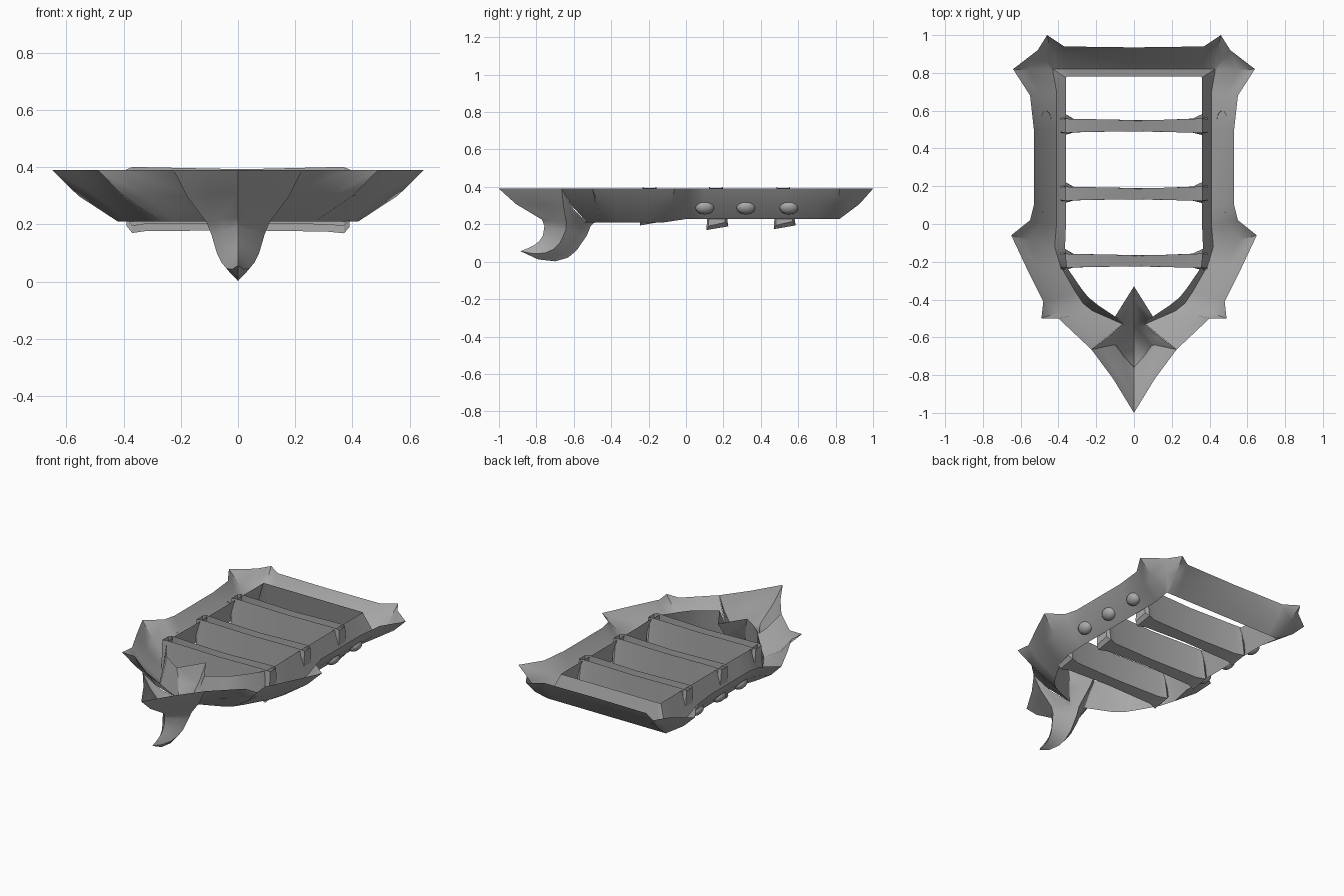
import bpy, bmesh, math
from mathutils import Vector

cube = bpy.data.objects.get("Cube")
if cube:
    bpy.data.objects.remove(cube)

iron = bpy.data.materials.new("grey_iron")
iron.use_nodes = True
GREY = (0.4, 0.4, 0.4, 1)
iron.diffuse_color = GREY
iron.node_tree.nodes["Principled BSDF"].inputs["Base Color"].default_value = GREY

TOP = 0.39


def finish(name, bm, angle, mirror=False):
    """Turn a bmesh into a shaded object, optionally mirrored across x."""
    mesh = bpy.data.meshes.new(name)
    bm.to_mesh(mesh)
    bm.free()
    mesh.materials.append(iron)
    ob = bpy.data.objects.new(name, mesh)
    bpy.context.collection.objects.link(ob)
    bpy.ops.object.select_all(action='DESELECT')
    ob.select_set(True)
    bpy.context.view_layer.objects.active = ob
    if mirror:
        ob.modifiers.new("mirror", 'MIRROR').merge_threshold = 0.002
        bpy.ops.object.modifier_apply(modifier="mirror")
    bpy.ops.object.shade_smooth_by_angle(angle=math.radians(angle))
    return ob


def loft(rows, caps=False):
    """Skin rows of points with quads; caps close the two end rows."""
    bm = bmesh.new()
    grid = [[bm.verts.new(p) for p in row] for row in rows]
    for a, b in zip(grid, grid[1:]):
        for i in range(len(a) - 1):
            bm.faces.new((a[i], a[i + 1], b[i + 1], b[i]))
    if caps:
        bm.faces.new(grid[0][::-1])
        bm.faces.new(grid[-1])
    bmesh.ops.remove_doubles(bm, verts=bm.verts, dist=0.0005)
    return bm


def bulged(top_row, low_row):
    """Row between two others, pushed outward so the wall is convex."""
    row = []
    for a, b in zip(top_row, low_row):
        p = Vector(a).lerp(Vector(b), .4)
        p.z = (a[2] + b[2]) / 2
        row.append(p)
    return row


# Frame: hollow V-shaped rail, given as outer rim, lower ridge and inner rim
outer = [(0, .935), (.37, .94), (.46, 1), (.51, .92), (.64, .82), (.55, .68),
         (.53, .5), (.53, .1), (.55, .02), (.65, -.06), (.57, -.23),
         (.48, -.41), (.49, -.5), (.4, -.5), (.225, -.665)]
ridge = [(0, .82), (.36, .82), (.42, .82), (.43, .82), (.43, .81), (.41, .7),
         (.41, .5), (.41, .1), (.41, 0), (.42, -.12), (.39, -.22),
         (.31, -.36), (.27, -.42), (.22, -.46), (.06, -.53)]
inner = [(0, .78), (.34, .78), (.355, .78), (.36, .775), (.36, .77), (.36, .68),
         (.36, .5), (.36, .1), (.36, 0), (.365, -.12), (.355, -.23),
         (.28, -.34), (.24, -.39), (.19, -.43), (.1, -.49)]
rim = [(x, y, TOP) for x, y in outer]
low = [(x, y, .228 if y > -.05 else .21) for x, y in ridge]
rows = [rim, bulged(rim, low), low, [(x, y, TOP) for x, y in inner]]
finish("frame_rail", loft(rows), angle=50, mirror=True)

# Prow: hollow diamond flare, notched where the rails enter, ending in a curled claw
rim = [(0, -1, TOP), (.11, -.82, TOP), (.225, -.665, TOP), (.142, -.6, .28),
       (.06, -.53, .21), (.1, -.49, TOP), (0, -.33, TOP)]
across = [(0, 0), (.25, .55), (.5, 1), (.64, .75), (.8, .42), (.9, .2), (1, 0)]
claw = [((-.77, .225), (-.51, .19), .11), ((-.757, .19), (-.53, .14), .093),
        ((-.765, .14), (-.585, .06), .074), ((-.785, .11), (-.63, .022), .057),
        ((-.81, .09), (-.7, .002), .04), ((-.84, .074), (-.79, .012), .02),
        ((-.885, .056), (-.885, .056), 0)]
rings = []
for f, b, w in claw:
    f, b = Vector(f), Vector(b)
    rings.append([(w * bulge, *f.lerp(b, t)) for t, bulge in across])
bm = loft([rim, bulged(rim, rings[0])] + rings)
bmesh.ops.recalc_face_normals(bm, faces=bm.faces)
finish("prow_claw", bm, angle=40, mirror=True)

# Cross slats: tall hollow channels, open on top, with flared lower ends
for n, (y, bottom) in enumerate([(.52, .18), (.16, .175), (-.195, .2)]):
    rows = []
    for x, half, flare, drop in [(-.39, .03, .02, .02), (-.37, .036, .03, -.005),
                                 (-.32, .033, .004, .002), (.02, .03, -.004, .004),
                                 (.31, .034, .004, 0), (.37, .036, .03, -.006),
                                 (.39, .03, .02, .015)]:
        crown = .4 if .3 < abs(x) < .38 else .393
        z = bottom + drop
        rows.append([(x, y - half, crown), (x, y - half - flare / 2, z),
                     (x, y + half + flare, z + .02), (x, y + half, crown)])
    bm = loft(rows, caps=True)
    bmesh.ops.recalc_face_normals(bm, faces=bm.faces)
    finish(f"cross_slat_{n + 1}", bm, angle=25)

# Rivets: shallow oval domes on the sloped outer sides
for side, label in ((1, "left"), (-1, "right")):
    for n, y in enumerate((.55, .32, .1)):
        bm = bmesh.new()
        bmesh.ops.create_uvsphere(bm, u_segments=16, v_segments=8, radius=.05)
        inside = [v for v in bm.verts if v.co.z < -.001]
        bmesh.ops.delete(bm, geom=inside, context='VERTS')
        bmesh.ops.scale(bm, vec=(.8, 1, .6), verts=bm.verts)
        ob = finish(f"{label}_rivet_{n + 1}", bm, angle=60)
        ob.location = (side * .466, y, .288)
        ob.rotation_euler = (0, side * math.radians(132), 0)
